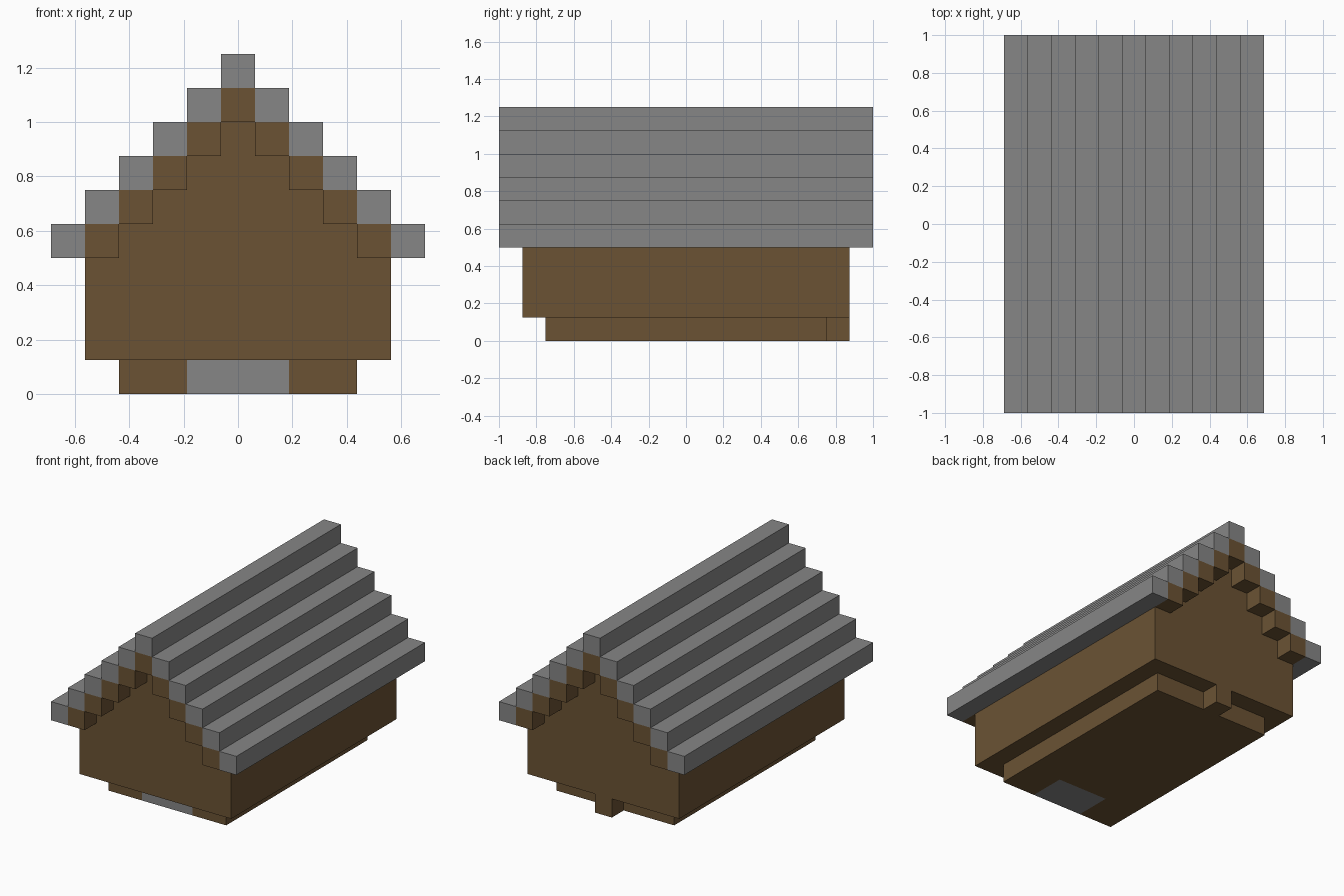
import bpy
import bmesh
from mathutils import Vector

if "Cube" in bpy.data.objects:
    bpy.data.objects.remove(bpy.data.objects["Cube"])

U = 0.125  # one block


def material(name, rgb):
    mat = bpy.data.materials.new(name)
    mat.use_nodes = True
    mat.diffuse_color = (*rgb, 1)
    mat.node_tree.nodes["Principled BSDF"].inputs["Base Color"].default_value = (*rgb, 1)
    return mat


STONE = material("grey stone", (0.24, 0.24, 0.24))
WOOD = material("brown wood", (0.147, 0.086, 0.034))


def prism(name, outline, axis, start, end, mat):
    """Extrude an outline, given in blocks, along y or z."""
    def place(a, b, depth):
        return Vector((a, depth, b) if axis == "y" else (a, b, depth)) * U

    bm = bmesh.new()
    face = bm.faces.new([bm.verts.new(place(a, b, start)) for a, b in outline])
    grown = bmesh.ops.extrude_face_region(bm, geom=[face])
    moved = [v for v in grown["geom"] if isinstance(v, bmesh.types.BMVert)]
    bmesh.ops.translate(bm, verts=moved, vec=place(0, 0, end - start))
    bmesh.ops.recalc_face_normals(bm, faces=bm.faces)
    mesh = bpy.data.meshes.new(name)
    bm.to_mesh(mesh)
    bm.free()
    mesh.materials.append(mat)
    obj = bpy.data.objects.new(name, mesh)
    bpy.context.collection.objects.link(obj)
    return obj


def beams(name, outer, rows, mat):
    """Stepped full-length beams that climb from both eaves to the ridge."""
    for i in range(rows):
        x, z = outer - i, 4 + i
        sides = [("left", 1), ("right", -1)] if x > 1 else [("ridge", 1)]
        for side, s in sides:
            a, b = s * (x - 0.5), s * (x + 0.5)
            prism(f"{name}_{side}_{i + 1}",
                  [(a, z), (b, z), (b, z + 1), (a, z + 1)], "y", -8, 8, mat)


def mirrored(half):
    return half + [(-a, b) for a, b in reversed(half)]


# Roof: stone courses, with a wooden lining one block lower
for label, steps, mat in (("roof_course", 6, STONE), ("roof_lining", 5, WOOD)):
    for i in range(steps):
        x, z = steps - 1 - i, 4 + i
        for side, s in (("left", 1), ("right", -1)):
            if x == 0 and s < 0:
                continue
            a, b = s * x - 0.5, s * x + 0.5
            prism(f"{label}_{'ridge' if x == 0 else side}_{i + 1}",
                  [(a, z), (b, z), (b, z + 1), (a, z + 1)], "y", -8, 8, mat)

# Walls with stepped gables
gable = [(4.5, 1), (4.5, 4)]
for i in range(4):
    gable += [(3.5 - i, 4 + i), (3.5 - i, 5 + i)]
prism("walls", mirrored(gable), "y", -7, 7, WOOD)

# Base slab with a front recess and a small tab at the back
slab = [(1.5, -4), (1.5, -6), (3.5, -6), (3.5, 6), (0.5, 6), (0.5, 7)]
prism("base", mirrored(slab), "z", 0, 1, WOOD)

# Stone doorstep that fills the recess
prism("doorstep", mirrored([(1.5, -6), (1.5, -4)]), "z", 0, 1, STONE)
